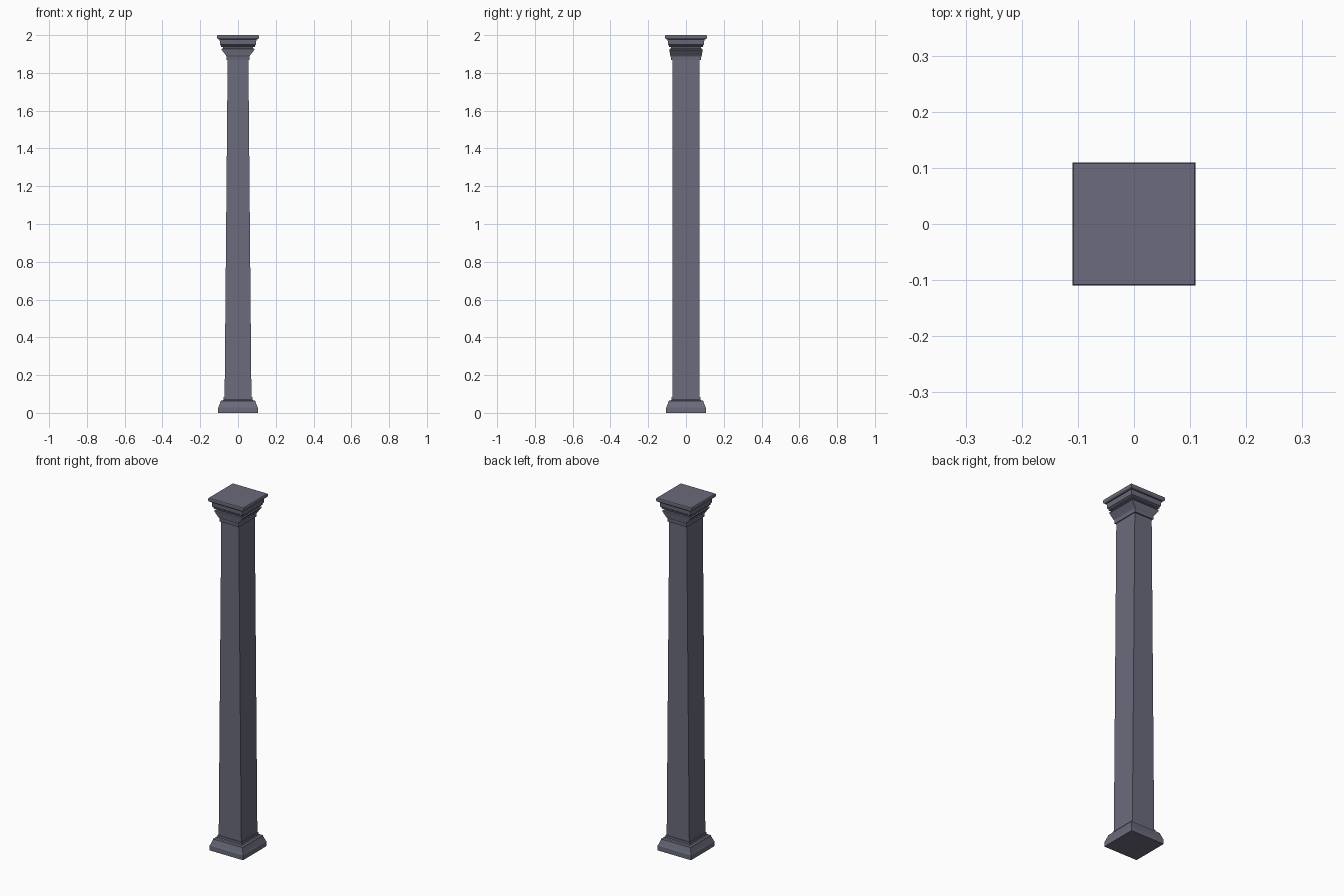
import bpy, bmesh

if "Cube" in bpy.data.objects:
    bpy.data.objects.remove(bpy.data.objects["Cube"])

stone = bpy.data.materials.new("slate_grey")
stone.diffuse_color = (0.145, 0.147, 0.2, 1)
stone.use_nodes = True
stone.node_tree.nodes["Principled BSDF"].inputs["Base Color"].default_value = stone.diffuse_color


def stack(name, rings):
    """Rectangular loft through (z, half x, half y) rings, capped at both ends."""
    bm = bmesh.new()
    loops = [[bm.verts.new((sx * hx, sy * hy, z))
              for sx, sy in ((-1, -1), (1, -1), (1, 1), (-1, 1))]
             for z, hx, hy in rings]
    for a, b in zip(loops, loops[1:]):
        for i in range(4):
            j = (i + 1) % 4
            bm.faces.new((a[i], a[j], b[j], b[i]))
    bm.faces.new(loops[0][::-1])
    bm.faces.new(loops[-1])
    me = bpy.data.meshes.new(name)
    bm.to_mesh(me)
    bm.free()
    me.materials.append(stone)
    ob = bpy.data.objects.new(name, me)
    bpy.context.collection.objects.link(ob)


def square(profile):
    return [(z, h, h) for z, h in profile]


# Moulded base
stack("base", square([(0, .105), (.028, .105), (.033, .102), (.058, .093),
                      (.064, .092), (.066, .080), (.071, .076), (.083, .076),
                      (.083, .071)]))
# Shaft: tapers in x only
stack("shaft", [(.083, .071, .072), (1.868, .055, .072)])
# Flared capital, narrower in x at its neck
stack("capital", [(1.868, .055, .072), (1.868, .060, .079), (1.888, .061, .081),
                  (1.893, .064, .084), (1.922, .087, .088), (1.927, .087, .088),
                  (1.929, .080, .080), (1.936, .080, .080), (1.939, .091, .091),
                  (1.946, .091, .091), (1.950, .095, .095), (1.974, .097, .097),
                  (1.977, .097, .097)])
# Abacus slab on top
stack("top_slab", square([(1.977, .103), (1.981, .108), (1.985, .110),
                          (1.997, .110), (2.0, .108)]))
